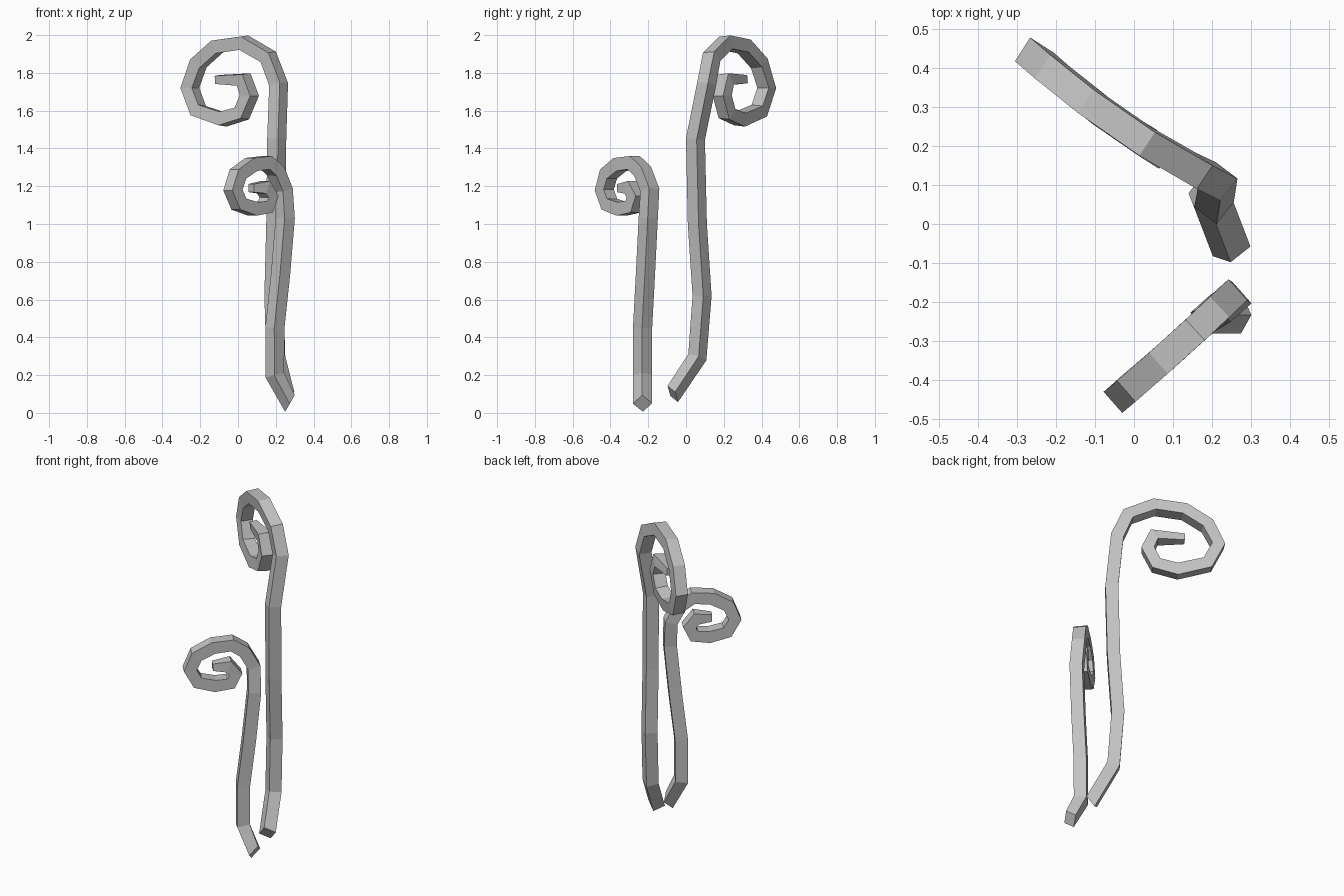
import bpy
import bmesh
from mathutils import Vector

if "Cube" in bpy.data.objects:
    bpy.data.objects.remove(bpy.data.objects["Cube"], do_unlink=True)

# One plain grey for both shoots
grey = bpy.data.materials.new("plain_grey")
grey.use_nodes = True
colour = (0.55, 0.55, 0.55, 1)
grey.diffuse_color = colour
grey.node_tree.nodes["Principled BSDF"].inputs["Base Color"].default_value = colour

HALF = 0.036


def tangents(points, root_tangent):
    """Average direction at every path point, with a given one at the root."""
    steps = [(b - a).normalized() for a, b in zip(points, points[1:])]
    middle = [(a + b).normalized() for a, b in zip(steps, steps[1:])]
    return [Vector(root_tangent).normalized()] + middle + [steps[-1]]


def transport(sides, directions, order):
    """Carry the section's side vector along the path without twisting."""
    for here, there in zip(order, order[1:]):
        turn = directions[here].rotation_difference(directions[there])
        sides[there] = turn @ sides[here]


def make_shoot(name, stem, curl, curl_depth, side, root_tangent):
    """Sweep a square section up the stem and around the curled head."""
    points = [Vector(p) for p in stem]
    points += [Vector((x, curl_depth(x), z)) for x, z in curl]
    count = len(points)
    directions = tangents(points, root_tangent)

    # Start the section square to the curl at the head of the stem
    start = len(stem)
    sides = {}
    side = Vector(side)
    sides[start] = (side - directions[start] * side.dot(directions[start])).normalized()
    transport(sides, directions, list(range(start, count)))
    transport(sides, directions, list(range(start, -1, -1)))

    bm = bmesh.new()
    rings = []
    for i, point in enumerate(points):
        size = HALF * (0.6 if i == count - 1 else 1)
        across = sides[i] * size
        outward = directions[i].cross(sides[i]) * size
        corners = (across + outward, outward - across, -across - outward, across - outward)
        rings.append([bm.verts.new(point + corner) for corner in corners])

    # Walls between neighbouring sections, then both end caps
    for low, high in zip(rings, rings[1:]):
        for k in range(len(low)):
            j = (k + 1) % len(low)
            bm.faces.new((low[k], low[j], high[j], high[k]))
    bm.faces.new(rings[0])
    bm.faces.new(rings[-1])
    bmesh.ops.recalc_face_normals(bm, faces=bm.faces[:])

    mesh = bpy.data.meshes.new(name)
    bm.to_mesh(mesh)
    bm.free()
    mesh.materials.append(grey)
    shoot = bpy.data.objects.new(name, mesh)
    bpy.context.collection.objects.link(shoot)
    return shoot


# Tall shoot, curling back and to the right
make_shoot(
    "tall_shoot",
    stem=[(0.25, -0.07, 0.1), (0.2, 0.06, 0.295), (0.19, 0.085, 0.62),
          (0.2, 0.06, 1), (0.205, 0.05, 1.45)],
    curl=[(0.215, 1.74), (0.16, 1.885), (0.03, 1.96), (-0.11, 1.94),
          (-0.21, 1.85), (-0.255, 1.72), (-0.21, 1.6), (-0.08, 1.555),
          (0.02, 1.585), (0.06, 1.68), (0.03, 1.765), (-0.11, 1.765)],
    curl_depth=lambda x: 0.23 - 0.66 * x + 0.45 * x * x,
    side=(0.6, 0.8, 0),
    root_tangent=(-0.32, 0.8, 0.5),
)

# Short shoot, curling forward and to the right
make_shoot(
    "short_shoot",
    stem=[(0.275, -0.23, 0.05), (0.195, -0.23, 0.2), (0.195, -0.23, 0.45),
          (0.225, -0.215, 0.73), (0.25, -0.2, 1.03)],
    curl=[(0.24, 1.18), (0.2, 1.28), (0.15, 1.325), (0.07, 1.315),
          (0, 1.265), (-0.027, 1.18), (0.005, 1.105), (0.08, 1.08),
          (0.145, 1.09), (0.165, 1.145), (0.135, 1.195), (0.07, 1.19)],
    curl_depth=lambda x: -0.41 + 0.85 * x + 0.25 * x * x,
    side=(0.67, -0.74, 0),
    root_tangent=(-0.87, 0, 0.5),
)
